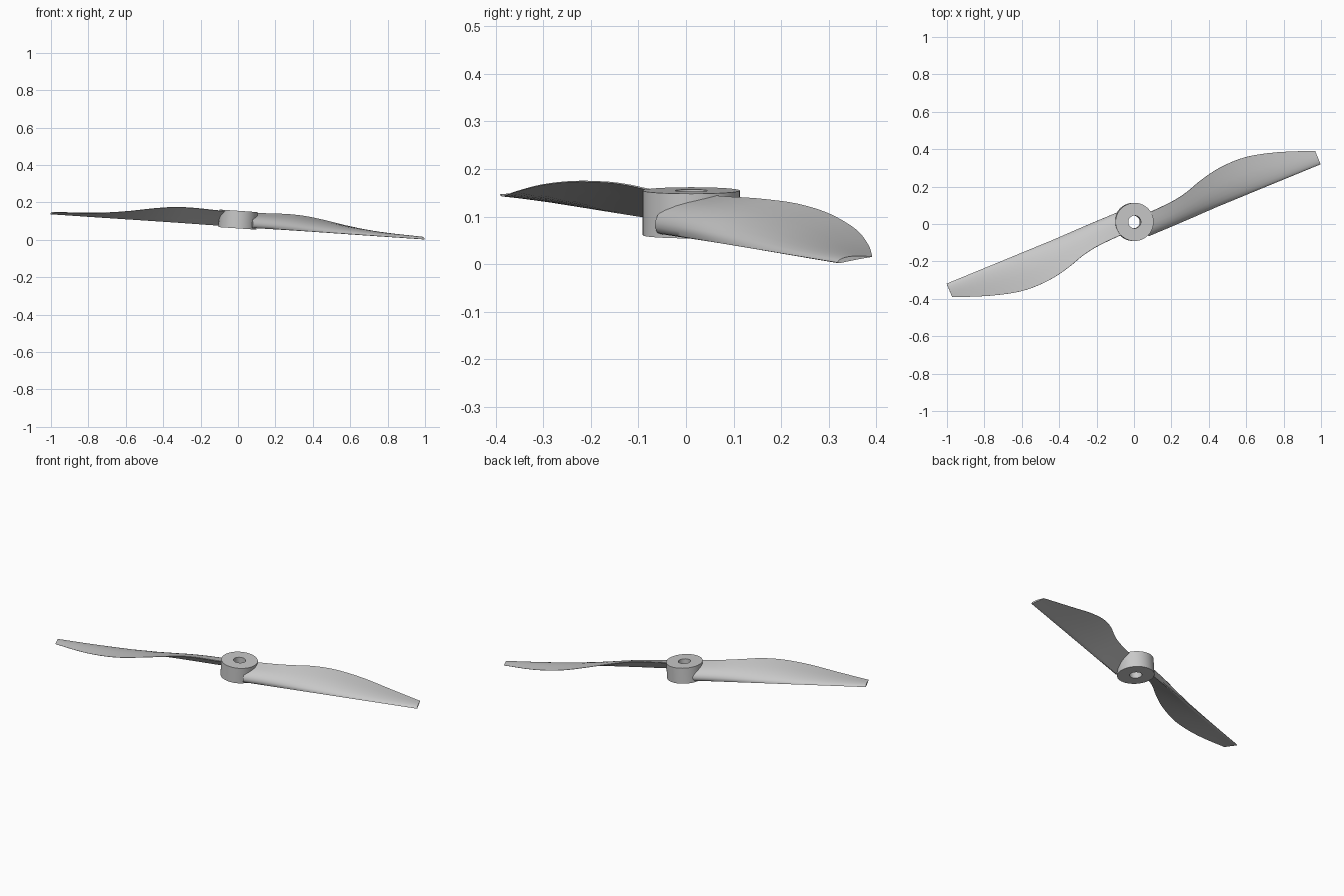
import bpy, bmesh, math
from mathutils import Matrix, Vector

cube = bpy.data.objects.get("Cube")
if cube:
    bpy.data.objects.remove(cube, do_unlink=True)

grey = bpy.data.materials.new("light_grey_plastic")
grey.use_nodes = True
grey.diffuse_color = (0.58, 0.58, 0.58, 1)
grey.node_tree.nodes["Principled BSDF"].inputs["Base Color"].default_value = (0.58, 0.58, 0.58, 1)

# The whole propeller leans slightly down towards +x
PIVOT = Vector((0, 0, 0.108))
TILT = Matrix.Translation(PIVOT) @ Matrix.Rotation(math.radians(3.85), 4, 'Y') @ Matrix.Translation(-PIVOT)


def finish(bm, name, angle):
    bmesh.ops.transform(bm, matrix=TILT, verts=bm.verts)
    bmesh.ops.recalc_face_normals(bm, faces=bm.faces)
    mesh = bpy.data.meshes.new(name)
    bm.to_mesh(mesh)
    bm.free()
    mesh.materials.append(grey)
    obj = bpy.data.objects.new(name, mesh)
    bpy.context.collection.objects.link(obj)
    bpy.ops.object.select_all(action='DESELECT')
    obj.select_set(True)
    bpy.context.view_layer.objects.active = obj
    bpy.ops.object.shade_smooth_by_angle(angle=math.radians(angle))


# Hub: a rectangle spun into a thick ring with a shaft hole
def build_hub(segments=64):
    bm = bmesh.new()
    profile = [(0.034, 0.061), (0.102, 0.061), (0.102, 0.155), (0.034, 0.155)]
    rings = []
    for i in range(segments):
        a = math.tau * i / segments
        rings.append([bm.verts.new((r * math.cos(a), 0.011 + r * math.sin(a), z)) for r, z in profile])
    for i in range(segments):
        a, b = rings[i], rings[(i + 1) % segments]
        for j in range(4):
            k = (j + 1) % 4
            bm.faces.new((a[j], a[k], b[k], b[j]))
    finish(bm, "hub", 35)


# Blade stations: span, trailing edge offset, trailing edge height, thickness
STATIONS = [Vector(s) for s in (
    (0.05, 0.026, 0.147, 0.034),
    (0.16, 0.030, 0.150, 0.032),
    (0.24, 0.036, 0.153, 0.029),
    (0.32, 0.051, 0.154, 0.026),
    (0.42, 0.082, 0.150, 0.023),
    (0.54, 0.105, 0.136, 0.020),
    (0.69, 0.104, 0.112, 0.016),
    (0.86, 0.062, 0.091, 0.012),
    (1.048, -0.007, 0.081, 0.009))]
LEAD_OFFSET, LEAD_HEIGHT = -0.085, 0.070

# Section: chord fraction and share of the thickness above the chord line
SECTION = [(0, 0.05), (0.02, 0.42), (0.07, 0.70), (0.16, 0.92), (0.28, 1), (0.42, 0.96),
           (0.58, 0.78), (0.75, 0.50), (0.9, 0.24), (1, 0.06), (1, -0.04),
           (0.75, -0.02), (0.5, -0.03), (0.25, -0.07), (0.1, -0.13), (0.03, -0.13)]


def smooth_stations(steps=4):
    pts = [STATIONS[0]] + STATIONS + [STATIONS[-1]]
    for i in range(1, len(pts) - 2):
        a, b, c, d = pts[i - 1:i + 3]
        for k in range(steps):
            t = k / steps
            yield 0.5 * (2 * b + (c - a) * t + (2 * a - 5 * b + 4 * c - d) * t ** 2
                         + (3 * b - a - 3 * c + d) * t ** 3)
    yield STATIONS[-1]


def build_blade(name, heading):
    bm = bmesh.new()
    turn = Matrix.Rotation(math.radians(heading), 4, 'Z')
    loops = []
    for span, offset, height, thick in smooth_stations():
        chord = Vector((0, offset - LEAD_OFFSET, height - LEAD_HEIGHT))
        up = Vector((0, -chord.z, chord.y)).normalized()
        nose = Vector((span, LEAD_OFFSET, LEAD_HEIGHT))
        loops.append([bm.verts.new(turn @ (nose + chord * s + up * thick * h)) for s, h in SECTION])
    n = len(SECTION)
    for a, b in zip(loops, loops[1:]):
        for j in range(n):
            k = (j + 1) % n
            bm.faces.new((a[j], a[k], b[k], b[j]))
    bm.faces.new(loops[0])
    bm.faces.new(loops[-1])
    finish(bm, name, 50)


build_hub()
for name, heading in (("left_blade", 22.3), ("right_blade", 202.3)):
    build_blade(name, heading)
